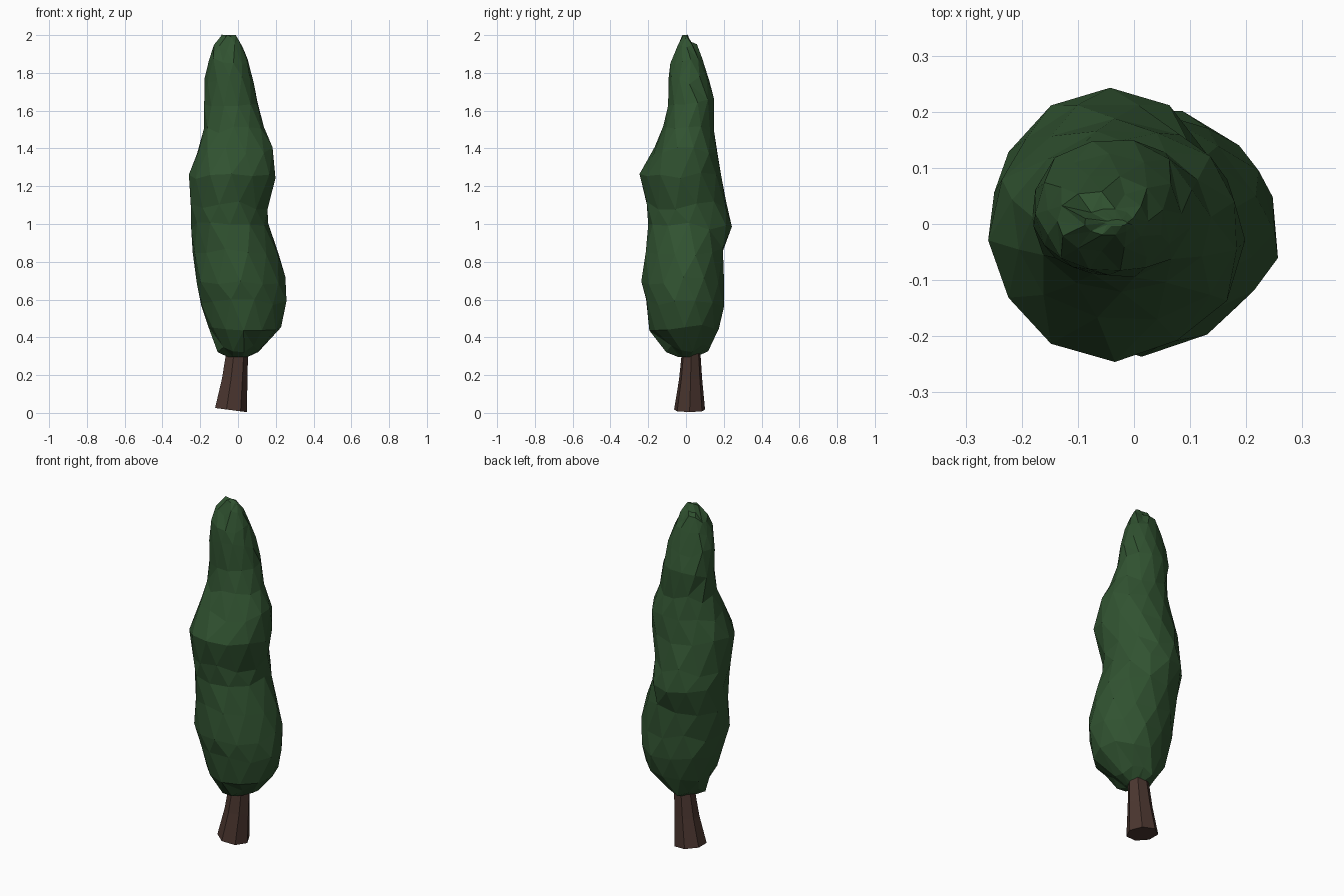
import bpy, bmesh, math, random

if "Cube" in bpy.data.objects:
    bpy.data.objects.remove(bpy.data.objects["Cube"])

random.seed(4)


def material(name, rgb):
    m = bpy.data.materials.new(name)
    m.diffuse_color = (*rgb, 1)
    m.use_nodes = True
    m.node_tree.nodes["Principled BSDF"].inputs["Base Color"].default_value = m.diffuse_color
    return m


def loft(name, rings, sides, mat, jitter=0.0, slope=0.0, stagger=0.0):
    """Skin rings given as (z, xmin, xmax, ymin, ymax) into a closed flat-shaded form."""
    bm = bmesh.new()
    loops = []
    for k, (z, x0, x1, y0, y1) in enumerate(rings):
        loop = []
        for i in range(sides):
            a = 2 * math.pi * (i + stagger * (k % 2)) / sides
            r = 1 + random.uniform(-jitter, jitter * 0.5)
            x = (x0 + x1) / 2 + (x1 - x0) / 2 * math.cos(a) * r
            y = (y0 + y1) / 2 + (y1 - y0) / 2 * math.sin(a) * r
            dz = random.uniform(-jitter, jitter) * 0.5 if 0 < k < len(rings) - 1 else 0
            tilt = slope * (x1 - x) if k == 0 else 0
            loop.append(bm.verts.new((x, y, z + dz + tilt)))
        loops.append(loop)
    for a, b in zip(loops, loops[1:]):
        for i in range(sides):
            j = (i + 1) % sides
            bm.faces.new((a[i], a[j], b[j], b[i]))
    bm.faces.new(loops[0][::-1])
    bm.faces.new(loops[-1])
    if jitter:
        bmesh.ops.triangulate(bm, faces=bm.faces[:])
    bmesh.ops.recalc_face_normals(bm, faces=bm.faces[:])
    me = bpy.data.meshes.new(name)
    bm.to_mesh(me)
    bm.free()
    me.materials.append(mat)
    ob = bpy.data.objects.new(name, me)
    bpy.context.collection.objects.link(ob)
    return ob


green = material("dark leaf green", (0.030, 0.085, 0.030))
brown = material("bark brown", (0.068, 0.036, 0.028))

# Foliage: lumpy, leaning column tapering to an off-centre tip
loft("foliage", [
    (0.295, -0.05, 0.05, -0.04, 0.05),
    (0.34, -0.11, 0.115, -0.11, 0.12),
    (0.45, -0.165, 0.225, -0.19, 0.175),
    (0.58, -0.21, 0.26, -0.215, 0.205),
    (0.70, -0.228, 0.255, -0.232, 0.205),
    (0.85, -0.243, 0.225, -0.218, 0.208),
    (0.99, -0.25, 0.165, -0.205, 0.238),
    (1.10, -0.253, 0.16, -0.215, 0.215),
    (1.26, -0.263, 0.195, -0.243, 0.185),
    (1.39, -0.22, 0.195, -0.175, 0.17),
    (1.50, -0.185, 0.14, -0.125, 0.15),
    (1.64, -0.183, 0.108, -0.098, 0.155),
    (1.76, -0.175, 0.085, -0.092, 0.128),
    (1.86, -0.16, 0.055, -0.085, 0.09),
    (1.93, -0.14, 0.025, -0.05, 0.06),
    (1.98, -0.09, 0.0, -0.02, 0.028),
    (2.00, -0.05, -0.012, -0.004, 0.008),
], 12, green, jitter=0.045, stagger=0.5)

# Trunk: flared, slanted foot, top hidden in the foliage
loft("trunk", [
    (0.004, -0.13, 0.047, -0.065, 0.103),
    (0.18, -0.092, 0.05, -0.038, 0.087),
    (0.40, -0.055, 0.055, -0.015, 0.072),
], 7, brown, slope=0.13)
